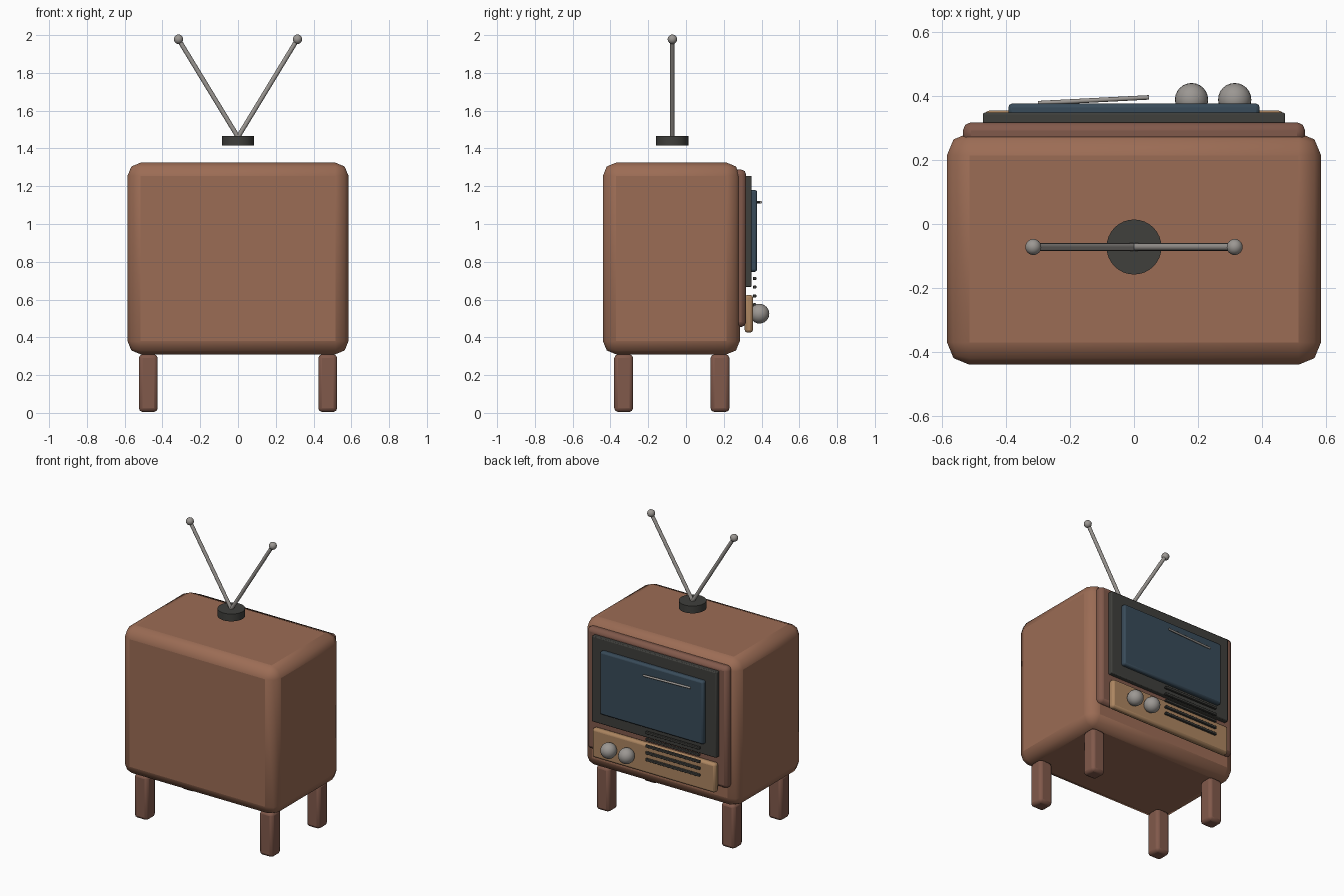
import bpy
from math import radians
from mathutils import Vector

if "Cube" in bpy.data.objects:
    bpy.data.objects.remove(bpy.data.objects["Cube"])


def material(name, rgb):
    m = bpy.data.materials.new(name)
    m.diffuse_color = (*rgb, 1)
    m.use_nodes = True
    m.node_tree.nodes["Principled BSDF"].inputs["Base Color"].default_value = m.diffuse_color
    return m


WOOD = material("wood", (0.33, 0.15, 0.09))
DARK_WOOD = material("dark_wood", (0.22, 0.10, 0.07))
PANEL = material("panel_tan", (0.42, 0.24, 0.12))
BLACK = material("charcoal", (0.05, 0.05, 0.045))
GLASS = material("glass", (0.04, 0.07, 0.10))
METAL = material("metal", (0.33, 0.31, 0.29))


def finish(name, mat):
    o = bpy.context.object
    o.name = name
    o.data.materials.append(mat)
    bpy.ops.object.shade_smooth_by_angle(angle=radians(40))
    return o


def box(name, x, y, z, bevel, mat, segments=2):
    """Rounded box from (min, max) ranges."""
    bpy.ops.mesh.primitive_cube_add(size=1, location=[sum(r) / 2 for r in (x, y, z)])
    o = bpy.context.object
    o.scale = [r[1] - r[0] for r in (x, y, z)]
    bpy.ops.object.transform_apply(location=False, rotation=False, scale=True)
    b = o.modifiers.new("bevel", "BEVEL")
    b.width, b.segments = bevel, segments
    return finish(name, mat)


def rod(name, a, b, r, mat, sides=12):
    a, b = Vector(a), Vector(b)
    bpy.ops.mesh.primitive_cylinder_add(vertices=sides, radius=r, depth=(b - a).length,
                                        location=(a + b) / 2)
    bpy.context.object.rotation_euler = (b - a).to_track_quat("Z", "Y").to_euler()
    return finish(name, mat)


def ball(name, p, r, mat):
    bpy.ops.mesh.primitive_uv_sphere_add(segments=24, ring_count=12, radius=r, location=p)
    return finish(name, mat)


# Cabinet and layered screen side
box("cabinet", (-.585, .585), (-.44, .285), (.31, 1.325), .07, WOOD)
box("face_frame", (-.535, .535), (.25, .318), (.455, 1.288), .025, DARK_WOOD)
box("screen_bezel", (-.473, .473), (.30, .348), (.667, 1.255), .006, BLACK)
box("screen", (-.393, .393), (.335, .377), (.747, 1.18), .012, GLASS)
box("control_panel", (-.467, .467), (.31, .355), (.425, .625), .015, PANEL)
rod("screen_glare", (-.30, .378, 1.115), (.047, .396, 1.115), .007, METAL)

# Control knobs
for i, x in enumerate((.18, .315)):
    ball(f"knob_{i + 1}", (x, .389, .525), .052, METAL)

# Speaker slats
for i in range(5):
    z = .526 + i * .0465
    box(f"speaker_slat_{i + 1}", (-.36, .05), (.355, .372), (z - .008, z + .008), .003, BLACK)

# Legs
for x in (-.475, .475):
    for y in (-.33, .18):
        box("leg", (x - .05, x + .05), (y - .05, y + .05), (.005, .31), .02, DARK_WOOD)

# Antenna
bpy.ops.mesh.primitive_cylinder_add(vertices=32, radius=.086, depth=.05, location=(0, -.072, 1.44))
finish("antenna_base", BLACK)
for side, s in (("left", -1), ("right", 1)):
    tip = (s * .315, -.072, 1.978)
    rod(f"antenna_rod_{side}", (0, -.072, 1.46), tip, .012, METAL)
    ball(f"antenna_tip_{side}", tip, .025, METAL)
